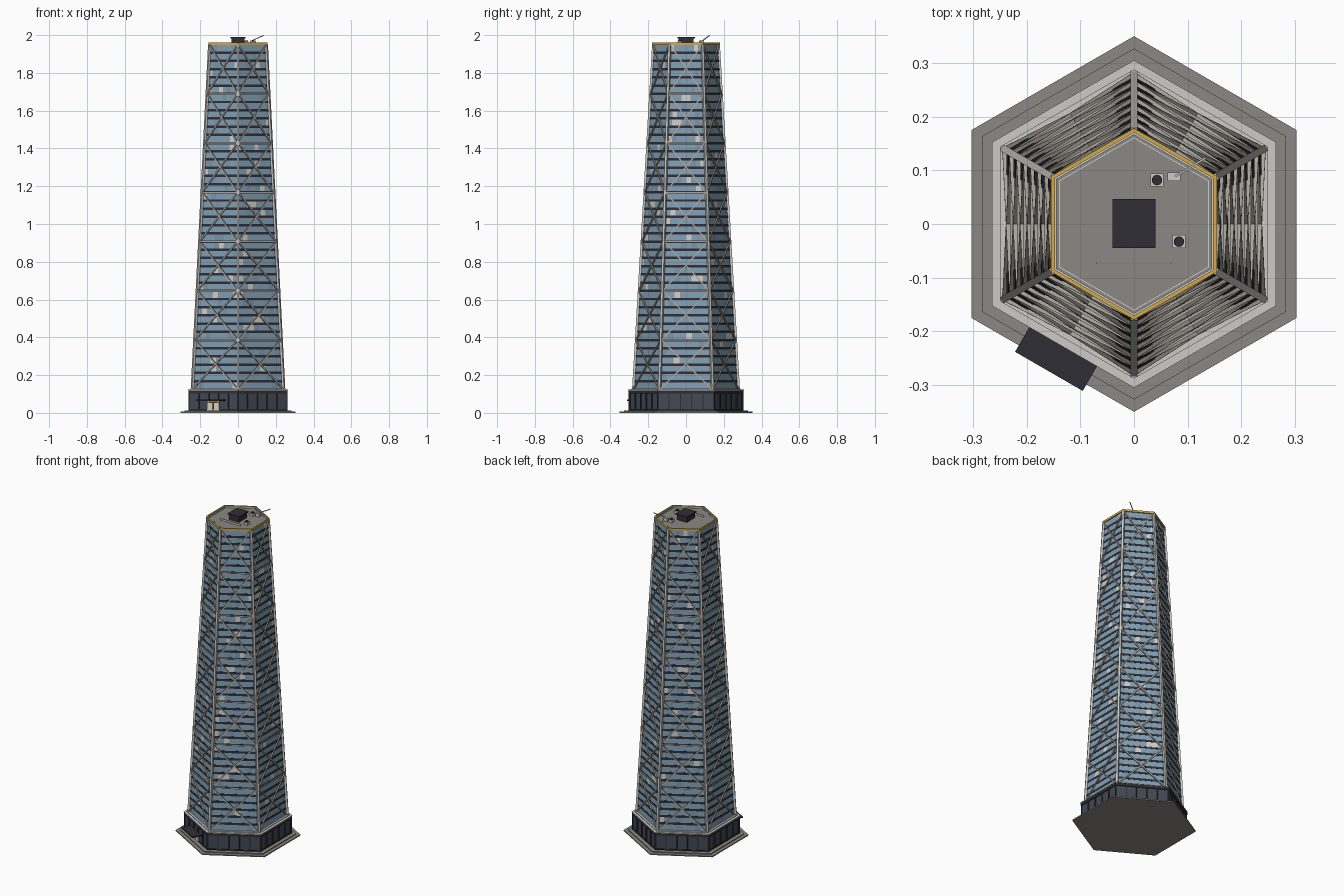
import bpy, bmesh, math, random
from mathutils import Vector, Matrix

if "Cube" in bpy.data.objects:
    bpy.data.objects.remove(bpy.data.objects["Cube"])

random.seed(7)
Z0, Z1 = 0.125, 1.95          # tower shaft bottom and top
TIERS, FLOORS, COLS = 7, 42, 8


def mat(name, r, g, b):
    m = bpy.data.materials.new(name)
    m.diffuse_color = (r, g, b, 1)
    m.use_nodes = True
    m.node_tree.nodes["Principled BSDF"].inputs["Base Color"].default_value = m.diffuse_color
    return m


GLASS = mat("blue glass", .22, .35, .46)
GLASS2 = mat("deep blue glass", .19, .30, .40)
PALE = mat("pale blinds", .62, .62, .60)
DARK = mat("dark spandrel", .028, .027, .036)
STEEL = mat("light steel", .61, .60, .57)
BRACE = mat("brace steel", .42, .39, .35)
STONE = mat("grey stone", .26, .25, .23)
GOLD = mat("gold trim", .68, .40, .06)
LOBBY = mat("lobby glass", .055, .065, .09)
WARM = mat("warm door light", .72, .66, .50)


def finish(name, bm, mats):
    bmesh.ops.recalc_face_normals(bm, faces=bm.faces)
    me = bpy.data.meshes.new(name)
    bm.to_mesh(me)
    bm.free()
    for m in mats:
        me.materials.append(m)
    ob = bpy.data.objects.new(name, me)
    bpy.context.collection.objects.link(ob)
    return ob


def rad(z):                   # circumradius of the glass at height z
    return .276 + (.171 - .276) * (z - Z0) / (Z1 - Z0)


def corner(k, r, z):          # hexagon corner k, points on the y axis
    a = math.radians(90 + 60 * k)
    return Vector((r * math.cos(a), r * math.sin(a), z))


def normal(k):                # outward direction of face k
    a = math.radians(120 + 60 * k)
    return Vector((math.cos(a), math.sin(a), 0))


def on_face(k, t, z, r=None, off=0):
    r = rad(z) if r is None else r
    return corner(k, r, z).lerp(corner(k + 1, r, z), t) + normal(k) * off


def beam(bm, a, b, n, w, d):  # box from a to b, width w, depth d along n
    u = (b - a).normalized()
    s = u.cross(n).normalized()
    n = s.cross(u)
    M = Matrix((s, n, u)).transposed().to_4x4()
    M.translation = (a + b) / 2
    M = M @ Matrix.Diagonal((w, d, (b - a).length, 1))
    bmesh.ops.create_cube(bm, size=1, matrix=M)


def add_hex(bm, r0, r1, z0, z1):
    lo = [bm.verts.new(corner(k, r0, z0)) for k in range(6)]
    hi = [bm.verts.new(corner(k, r1, z1)) for k in range(6)]
    bm.faces.new(lo)
    bm.faces.new(hi)
    for k in range(6):
        j = (k + 1) % 6
        bm.faces.new((lo[k], lo[j], hi[j], hi[k]))


def hex_part(name, m, r0, r1, z0, z1):
    bm = bmesh.new()
    add_hex(bm, r0, r1, z0, z1)
    return finish(name, bm, [m])


def hex_ring(name, m, ro, ri, z0, z1):
    bm = bmesh.new()
    loops = [[bm.verts.new(corner(k, r, z)) for k in range(6)]
             for r, z in ((ro, z0), (ro, z1), (ri, z1), (ri, z0))]
    for i in range(4):
        p, q = loops[i], loops[(i + 1) % 4]
        for k in range(6):
            j = (k + 1) % 6
            bm.faces.new((p[k], p[j], q[j], q[k]))
    return finish(name, bm, [m])


def box(name, m, c, s):
    bm = bmesh.new()
    bmesh.ops.create_cube(bm, size=1, matrix=Matrix.Translation(c) @ Matrix.Diagonal((*s, 1)))
    return finish(name, bm, [m])


# Plaza and podium
hex_part("plaza_slab", STONE, .351, .351, 0, .007)
hex_part("plaza_step", STONE, .328, .328, .007, .013)
hex_part("podium_lobby", LOBBY, .297, .297, .013, .105)
hex_ring("podium_cap", DARK, .304, .27, .103, .119)
hex_part("podium_roof", STEEL, .306, .306, .119, .123)
hex_ring("shaft_foot", STEEL, .289, .25, .123, .128)
hex_ring("podium_base", DARK, .302, .28, .013, .02)
bm = bmesh.new()
for k in range(6):
    for i in range(6):
        t = i / 5
        beam(bm, on_face(k, t, .013, .298), on_face(k, t, .105, .298), normal(k), .006, .009)
finish("podium_mullions", bm, [DARK])

# Glass skin with a random scatter of blinds
bm = bmesh.new()
H = (Z1 - Z0) / FLOORS
for k in range(6):
    for f in range(FLOORS):
        za, zb = Z0 + f * H, Z0 + (f + 1) * H
        for c in range(COLS):
            ta, tb = c / COLS, (c + 1) / COLS
            face = bm.faces.new([bm.verts.new(on_face(k, t, z)) for t, z in
                                 ((ta, za), (tb, za), (tb, zb), (ta, zb))])
            x = random.random()
            face.material_index = 2 if x < .045 else 1 if x < .15 else 0
bmesh.ops.remove_doubles(bm, verts=bm.verts, dist=1e-5)
finish("glass_skin", bm, [GLASS, GLASS2, PALE])

# Dark floor bands on the floor lines
bm = bmesh.new()
for f in range(1, FLOORS):
    z = Z0 + f * H
    add_hex(bm, rad(z - .0065) + .0015, rad(z + .0065) + .0015, z - .0065, z + .0065)
finish("floor_bands", bm, [DARK])

# Corner columns
bm = bmesh.new()
for k in range(6):
    a, b = corner(k, rad(Z0) + .003, Z0), corner(k, rad(Z1) + .002, Z1)
    beam(bm, a, b, corner(k, 1, 0), .013, .013)
finish("corner_columns", bm, [STEEL])

# Crossed braces and thin ring beams, seven tiers
diag, rings = bmesh.new(), bmesh.new()
T = (Z1 - Z0) / TIERS
for k in range(6):
    for i in range(TIERS):
        za, zb = Z0 + i * T, Z0 + (i + 1) * T
        for ta, tb in ((0, 1), (1, 0)):
            beam(diag, on_face(k, ta, za, off=.003), on_face(k, tb, zb, off=.003),
                 normal(k), .007, .008)
        if i:
            beam(rings, on_face(k, 0, za, off=.002), on_face(k, 1, za, off=.002),
                 normal(k), .005, .008)
finish("cross_braces", diag, [BRACE])
finish("ring_beams", rings, [BRACE])

# Crown and roof
hex_part("roof_deck", STONE, .169, .169, 1.938, 1.951)
hex_ring("gold_crown", GOLD, .179, .171, 1.948, 1.96)
hex_ring("parapet", STEEL, .171, .167, 1.94, 1.957)
hex_ring("roof_gutter", STEEL, .162, .160, 1.95, 1.953)
box("plant_room", DARK, (0, .001, 1.966), (.068, .08, .034))
box("plant_room_lid", DARK, (0, .001, 1.986), (.08, .092, .007))
box("roof_rail", STEEL, (0, -.073, 1.956), (.142, .004, .012))
for i, (x, y) in enumerate(((.043, .082), (.084, -.033))):
    box(f"fan_unit_{i}", STEEL, (x, y, 1.958), (.024, .024, .017))
    bm = bmesh.new()
    bmesh.ops.create_cone(bm, cap_ends=True, segments=10, radius1=.01, radius2=.01,
                          depth=.006, matrix=Matrix.Translation((x, y, 1.969)))
    finish(f"fan_{i}", bm, [DARK])
box("crane_base", STEEL, (.075, .088, 1.96), (.024, .016, .022))
bm = bmesh.new()
beam(bm, Vector((.075, .088, 1.971)), Vector((.135, .124, 1.998)), Vector((0, 0, 1)), .004, .004)
finish("crane_arm", bm, [STEEL])

# Entrance on the front left face
K = 2
n = normal(K)
bm = bmesh.new()
c = n * .289 + Vector((0, 0, .068))
side = Vector((.866, -.5, 0))
beam(bm, c - side * .073, c + side * .073, n, .008, .058)
finish("entrance_canopy", bm, [DARK])
doors, frame = bmesh.new(), bmesh.new()
for s in (-.02, .02):
    p = n * .2605 + side * s
    beam(doors, p + Vector((0, 0, .013)), p + Vector((0, 0, .055)), n, .032, .008)
p = n * .261 + Vector((0, 0, .06))
beam(frame, p - side * .042, p + side * .042, n, .005, .01)
finish("entrance_doors", doors, [WARM])
finish("entrance_frame", frame, [GOLD])
